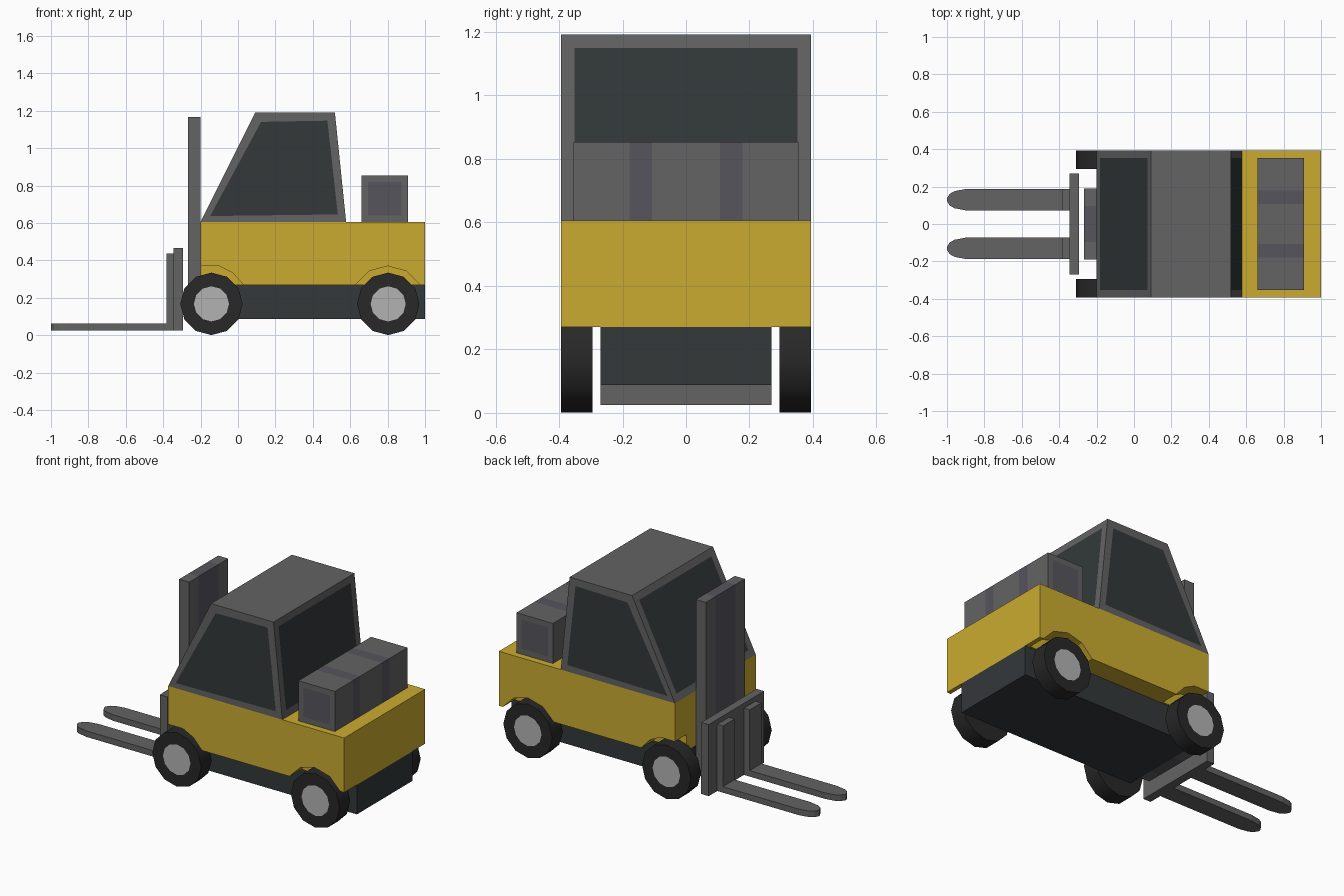
import bpy, bmesh, math
from mathutils import Vector, Matrix

if "Cube" in bpy.data.objects:
    bpy.data.objects.remove(bpy.data.objects["Cube"])


def mat(name, r, g, b):
    m = bpy.data.materials.new(name)
    m.diffuse_color = (r, g, b, 1)
    m.use_nodes = True
    m.node_tree.nodes["Principled BSDF"].inputs["Base Color"].default_value = m.diffuse_color
    return m


YELLOW = mat("yellow_paint", 0.60, 0.41, 0.03)
GREY = mat("frame_grey", 0.125, 0.125, 0.125)
STRIPE = mat("stripe_grey", 0.095, 0.09, 0.11)
GLASS = mat("dark_glass", 0.033, 0.04, 0.042)
RUBBER = mat("rubber", 0.022, 0.021, 0.022)
HUB = mat("hub_metal", 0.45, 0.45, 0.45)


def finish(name, bm, *mats):
    bmesh.ops.recalc_face_normals(bm, faces=bm.faces[:])
    me = bpy.data.meshes.new(name)
    bm.to_mesh(me)
    bm.free()
    for m in mats:
        me.materials.append(m)
    ob = bpy.data.objects.new(name, me)
    bpy.context.collection.objects.link(ob)
    return ob


def prism(bm, pts, lo, hi, axis="y"):
    """Extrude a profile: (x, z) points along y, or (x, y) points along z."""
    place = (lambda a, b, t: (a, t, b)) if axis == "y" else (lambda a, b, t: (a, b, t))
    face = bm.faces.new([bm.verts.new(place(a, b, lo)) for a, b in pts])
    ext = bmesh.ops.extrude_face_region(bm, geom=[face])
    verts = [v for v in ext["geom"] if isinstance(v, bmesh.types.BMVert)]
    bmesh.ops.translate(bm, verts=verts, vec=Vector(place(0, 0, hi - lo)))


def box(bm, x0, x1, y0, y1, z0, z1):
    prism(bm, [(x0, z0), (x1, z0), (x1, z1), (x0, z1)], y0, y1)


def paint_bands(bm, bands):
    """Cut the mesh across y and give the bands the second material."""
    for y in [v for band in bands for v in band]:
        bmesh.ops.bisect_plane(bm, geom=bm.verts[:] + bm.edges[:] + bm.faces[:],
                               plane_co=(0, y, 0), plane_no=(0, 1, 0))
    for f in bm.faces:
        cy = f.calc_center_median().y
        if any(a < cy < b for a, b in bands):
            f.material_index = 1


# Yellow body with wheel arches cut into both sides
bm = bmesh.new()
box(bm, -0.2, 1.0, -0.394, 0.394, 0.27, 0.606)
body = finish("body", bm, YELLOW)
rear_arch = [(0.8 + 0.2 * math.cos(math.radians(a)), 0.17 + 0.2 * math.sin(math.radians(a)))
             for a in range(0, 360, 30)]
front_arch = [(-0.3, 0.2), (-0.3, 0.37), (-0.1, 0.37), (-0.03, 0.335), (0.03, 0.27), (0.04, 0.2)]
bm = bmesh.new()
for arch in (front_arch, rear_arch):
    for lo, hi in ((0.28, 0.5), (-0.5, -0.28)):
        prism(bm, arch, lo, hi)
cutter = finish("arch_cutter", bm, YELLOW)
cutter.hide_render = True
mod = body.modifiers.new("arches", "BOOLEAN")
mod.operation = "DIFFERENCE"
mod.solver = "EXACT"
mod.object = cutter
bpy.context.view_layer.objects.active = body
bpy.ops.object.modifier_apply(modifier="arches")
bpy.data.objects.remove(cutter)

# Dark chassis below the body
bm = bmesh.new()
box(bm, -0.2, 1.0, -0.27, 0.27, 0.088, 0.27)
finish("chassis", bm, GLASS)

# Cab with windows inset on its four upright faces
bm = bmesh.new()
prism(bm, [(-0.2, 0.606), (0.578, 0.606), (0.518, 1.192), (0.092, 1.192)], -0.394, 0.394)
bmesh.ops.recalc_face_normals(bm, faces=bm.faces[:])
windows = [f for f in bm.faces if abs(f.normal.z) < 0.9]
bmesh.ops.inset_individual(bm, faces=windows, thickness=0.06)
for f in windows:
    f.material_index = 1
finish("cab", bm, GREY, GLASS)

# Counterweight box with two straps and a panel on each end
bm = bmesh.new()
box(bm, 0.66, 0.908, -0.354, 0.354, 0.606, 0.853)
paint_bands(bm, [(-0.178, -0.107), (0.107, 0.178)])
bmesh.ops.recalc_face_normals(bm, faces=bm.faces[:])
ends = [f for f in bm.faces if abs(f.normal.y) > 0.9]
bmesh.ops.inset_individual(bm, faces=ends, thickness=0.048)
for f in ends:
    f.material_index = 1
finish("rear_box", bm, GREY, STRIPE)

# Mast with a darker middle band
bm = bmesh.new()
box(bm, -0.268, -0.2, -0.19, 0.19, 0.09, 1.168)
paint_bands(bm, [(-0.097, 0.097)])
finish("mast", bm, GREY, STRIPE)

# Fork carriage
bm = bmesh.new()
box(bm, -0.344, -0.293, -0.27, 0.27, 0.025, 0.466)
finish("fork_carriage", bm, GREY)

# Forks: rounded blade and upright shank
for side, sign in (("left", 1), ("right", -1)):
    c, h = 0.13 * sign, 0.057
    half = [(-0.344, h), (-0.9, h), (-0.96, h * 0.8), (-0.985, h * 0.55), (-1.0, h * 0.15)]
    outline = [(x, c + y) for x, y in half] + [(x, c - y) for x, y in reversed(half)]
    bm = bmesh.new()
    prism(bm, outline, 0.025, 0.062, "z")
    box(bm, -0.383, -0.344, c - h, c + h, 0.062, 0.436)
    finish("fork_" + side, bm, GREY)

# Twelve-sided wheels with pale hubs on the outer face
for end, x in (("front", -0.142), ("rear", 0.803)):
    for side, sign in (("left", 1), ("right", -1)):
        bm = bmesh.new()
        ring = [(x + 0.167 * math.cos(math.radians(a)), 0.168 + 0.167 * math.sin(math.radians(a)))
                for a in range(0, 360, 30)]
        prism(bm, ring, 0.294 * sign, 0.394 * sign)
        bmesh.ops.recalc_face_normals(bm, faces=bm.faces[:])
        hub = [f for f in bm.faces if f.normal.y * sign > 0.9]
        bmesh.ops.inset_individual(bm, faces=hub, thickness=0.073)
        for f in hub:
            f.material_index = 1
        ob = finish(f"wheel_{end}_{side}", bm, RUBBER, HUB)
        bpy.ops.object.select_all(action="DESELECT")
        ob.select_set(True)
        bpy.context.view_layer.objects.active = ob
        bpy.ops.object.shade_smooth_by_angle(angle=math.radians(40))
